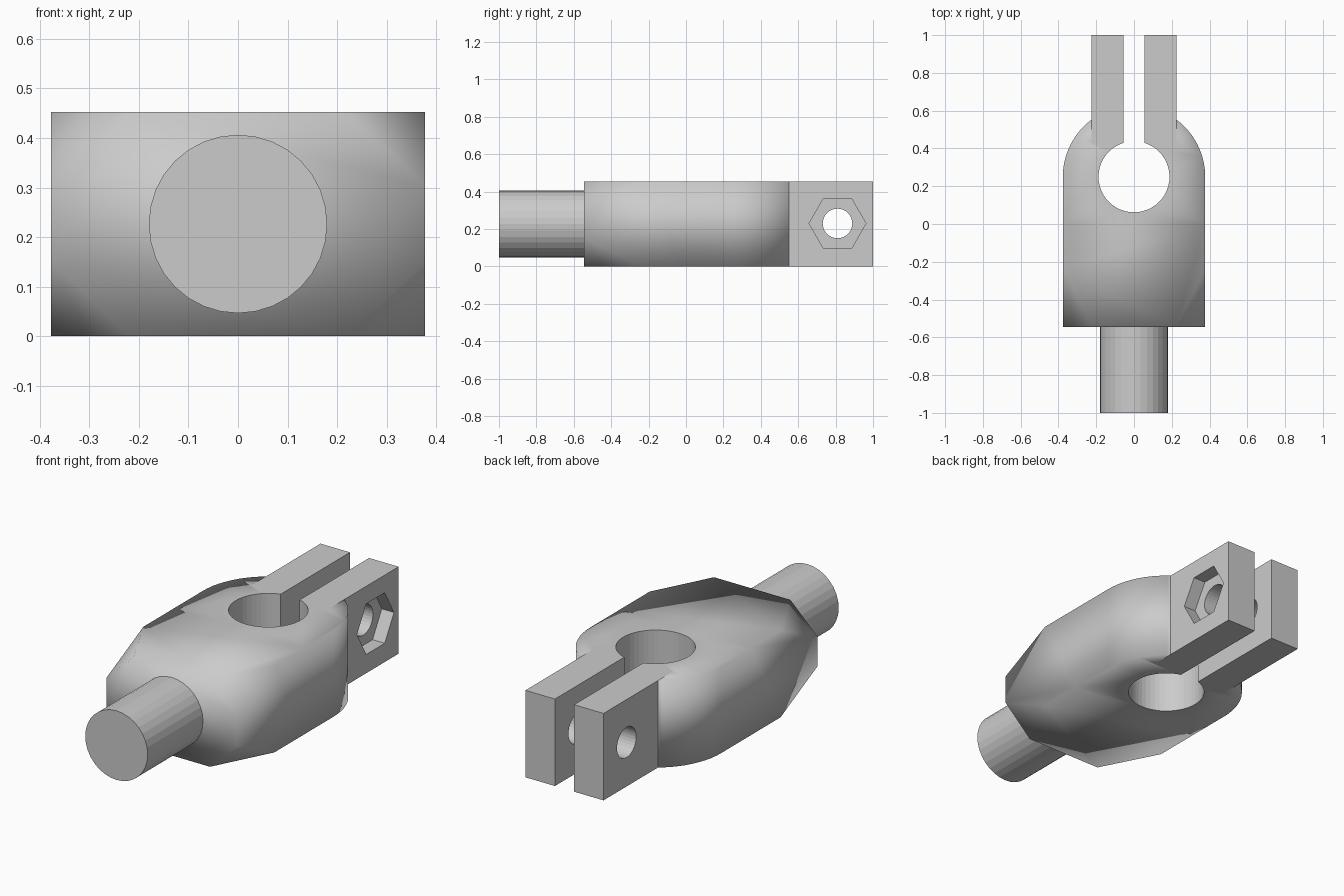
import bpy, bmesh
from math import sin, cos, pi
from mathutils import Vector, Matrix

if "Cube" in bpy.data.objects:
    bpy.data.objects.remove(bpy.data.objects["Cube"])

H = 0.453            # overall height
MID = H / 2
HW = 0.377           # body half width
FRONT = -0.545       # front face of the body
HOLE_Y = 0.25        # centre of the clamp bore and the rounded end


def make_object(name, bm, smooth=False):
    bmesh.ops.recalc_face_normals(bm, faces=bm.faces[:])
    for f in bm.faces:
        f.smooth = smooth
    mesh = bpy.data.meshes.new(name)
    bm.to_mesh(mesh)
    bm.free()
    ob = bpy.data.objects.new(name, mesh)
    bpy.context.collection.objects.link(ob)
    return ob


def box(name, lo, hi):
    lo, hi = Vector(lo), Vector(hi)
    bm = bmesh.new()
    bmesh.ops.create_cube(bm, size=1)
    bmesh.ops.scale(bm, vec=hi - lo, verts=bm.verts)
    bmesh.ops.translate(bm, vec=(lo + hi) / 2, verts=bm.verts)
    return make_object(name, bm)


def cylinder(name, centre, radius, length, axis, sides):
    rot = {'X': Matrix.Rotation(pi / 2, 4, 'Y'),
           'Y': Matrix.Rotation(pi / 2, 4, 'X'),
           'Z': Matrix.Identity(4)}[axis]
    bm = bmesh.new()
    bmesh.ops.create_cone(bm, cap_ends=True, segments=sides, radius1=radius,
                          radius2=radius, depth=length,
                          matrix=Matrix.Translation(centre) @ rot)
    return make_object(name, bm)


def cut(target, cutter):
    mod = target.modifiers.new("cut", 'BOOLEAN')
    mod.operation = 'DIFFERENCE'
    mod.solver = 'EXACT'
    mod.object = cutter
    bpy.context.view_layer.objects.active = target
    bpy.ops.object.modifier_apply(modifier=mod.name)
    bpy.data.objects.remove(cutter)


def slice_body(bm, point, normal, clear):
    geom = bm.verts[:] + bm.edges[:] + bm.faces[:]
    bmesh.ops.bisect_plane(bm, geom=geom, plane_co=point, plane_no=normal,
                           clear_outer=clear)
    if clear:
        bmesh.ops.holes_fill(bm, edges=[e for e in bm.edges if e.is_boundary])


# Body: block with a half-round back end
N = 32
outline = [(-HW, FRONT), (HW, FRONT)]
outline += [(HW * cos(pi * i / N), HOLE_Y + HW * sin(pi * i / N)) for i in range(N + 1)]
bm = bmesh.new()
base = bm.faces.new([bm.verts.new((x, y, 0)) for x, y in outline])
ext = bmesh.ops.extrude_face_region(bm, geom=[base])
bmesh.ops.translate(bm, vec=(0, 0, H),
                    verts=[v for v in ext["geom"] if isinstance(v, bmesh.types.BMVert)])
bmesh.ops.recalc_face_normals(bm, faces=bm.faces[:])

# Slanted cuts on the four front corners
for sx in (-1, 1):
    for sz in (-1, 1):
        slice_body(bm, (sx * 0.22, FRONT, MID + sz * MID),
                   Vector((sx / 0.157, -1 / 0.305, sz / 0.15)).normalized(), True)
slice_body(bm, (0, 0, 0), (0, 1, 0), False)
body = make_object("clamp_body", bm, smooth=True)

# Clamp bore, and clearance where the two lugs join the body
cut(body, cylinder("bore_cutter", (0, HOLE_Y, MID), 0.188, 1, 'Z', 48))
cut(body, box("lug_cutter", (-0.225, 0.429, -0.1), (0.225, 0.9, H + 0.1)))

# Lugs with a bolt hole, the right one with a hexagonal nut pocket
for name, x0, x1 in (("left_lug", -0.225, -0.055), ("right_lug", 0.055, 0.225)):
    lug = box(name, (x0, 0.429, 0), (x1, 1, H))
    cut(lug, cylinder("bolt_cutter", (0, 0.81, MID + 0.003), 0.079, 1, 'X', 32))
    if x0 > 0:
        cut(lug, cylinder("nut_cutter", (0.255, 0.81, MID + 0.003), 0.152, 0.2, 'X', 6))
        # pocket floor sits inside the lug
        lug.data.update()

# Round shank at the front
cylinder("shank", (0, (FRONT - 1) / 2 + 0.01, MID), 0.18, 0.475, 'Y', 32)
